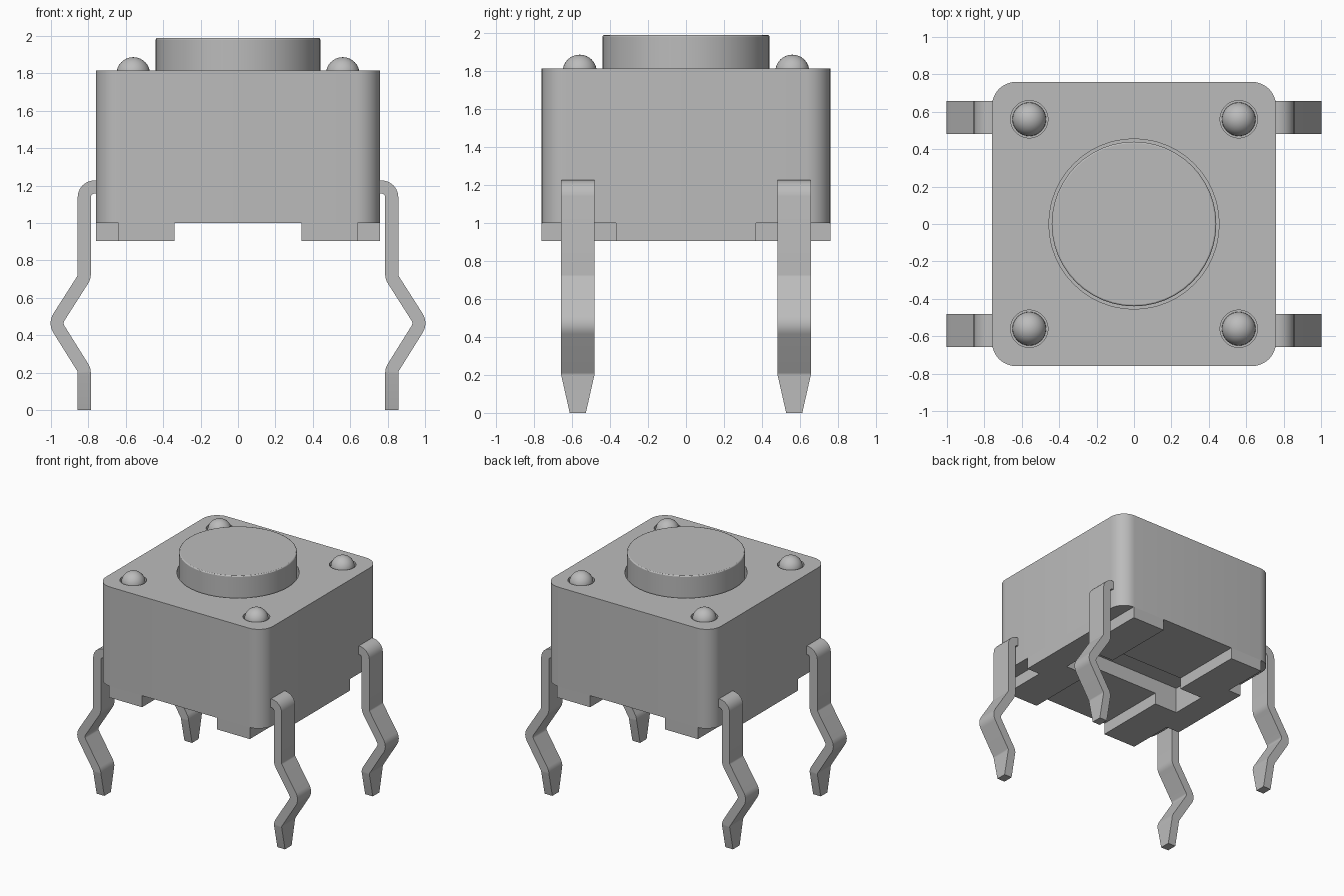
import bpy, bmesh, math
from mathutils import Vector

cube = bpy.data.objects.get("Cube")
if cube:
    bpy.data.objects.remove(cube, do_unlink=True)

grey = bpy.data.materials.new("mid_grey")
grey.use_nodes = True
grey.diffuse_color = (0.5, 0.5, 0.5, 1)
grey.node_tree.nodes["Principled BSDF"].inputs["Base Color"].default_value = (0.5, 0.5, 0.5, 1)


def finish(name, bm):
    """Turn a bmesh into a named object with smooth curves and sharp edges."""
    bmesh.ops.recalc_face_normals(bm, faces=bm.faces)
    mesh = bpy.data.meshes.new(name)
    bm.to_mesh(mesh)
    bm.free()
    mesh.materials.append(grey)
    ob = bpy.data.objects.new(name, mesh)
    bpy.context.collection.objects.link(ob)
    shade(ob)
    return ob


def select(ob):
    bpy.ops.object.select_all(action='DESELECT')
    ob.select_set(True)
    bpy.context.view_layer.objects.active = ob


def shade(ob):
    select(ob)
    bpy.ops.object.shade_smooth_by_angle(angle=math.radians(35))


def prism(name, outline, z0, z1):
    """Extrude a flat outline from z0 up to z1."""
    bm = bmesh.new()
    face = bm.faces.new([bm.verts.new((x, y, z0)) for x, y in outline])
    grown = bmesh.ops.extrude_face_region(bm, geom=[face])["geom"]
    top = [v for v in grown if isinstance(v, bmesh.types.BMVert)]
    bmesh.ops.translate(bm, verts=top, vec=(0, 0, z1 - z0))
    return finish(name, bm)


def circle(r, cx=0, cy=0, n=48):
    return [(cx + r * math.cos(math.tau * i / n), cy + r * math.sin(math.tau * i / n))
            for i in range(n)]


def rounded_square(half, r, steps=8):
    pts = []
    for corner, (sx, sy) in enumerate([(1, 1), (-1, 1), (-1, -1), (1, -1)]):
        for i in range(steps + 1):
            a = (corner + i / steps) * math.pi / 2
            pts.append((sx * (half - r) + r * math.cos(a), sy * (half - r) + r * math.sin(a)))
    return pts


def cut(target, cutter):
    mod = target.modifiers.new("cut", 'BOOLEAN')
    mod.operation = 'DIFFERENCE'
    mod.solver = 'EXACT'
    mod.object = cutter
    select(target)
    bpy.ops.object.modifier_apply(modifier=mod.name)
    bpy.data.objects.remove(cutter, do_unlink=True)


# Housing with button well, dome wells and underside recess
corners = [(sx, sy) for sx in (-1, 1) for sy in (-1, 1)]
body = prism("housing", rounded_square(0.76, 0.13), 1.0, 1.815)
cut(body, prism("button_well", circle(0.455), 1.7, 1.9))
for sx, sy in corners:
    cut(body, prism("dome_well", circle(0.1, sx * 0.56, sy * 0.56, 32), 1.78, 1.9))
cut(body, prism("base_recess", [(-0.55, -0.15), (0.55, -0.15), (0.55, 0.15), (-0.55, 0.15)], 0.9, 1.12))
shade(body)

# Round push button with a slightly softened rim
button = prism("push_button", circle(0.44), 1.7, 1.99)
bevel = button.modifiers.new("rim", 'BEVEL')
bevel.width = 0.008
bevel.segments = 2
bevel.limit_method = 'ANGLE'

# Corner rivet domes
for i, (sx, sy) in enumerate(corners):
    bm = bmesh.new()
    bmesh.ops.create_uvsphere(bm, u_segments=32, v_segments=16, radius=0.09)
    bmesh.ops.translate(bm, verts=bm.verts, vec=(sx * 0.56, sy * 0.56, 1.797))
    finish(f"rivet_dome_{i + 1}", bm)

# Stepped feet beneath the housing, one on each side
half = [(0.55, 0.15), (0.34, 0.15), (0.34, 0.76), (0.64, 0.76), (0.64, 0.37), (0.76, 0.37)]
foot = half + [(x, -y) for x, y in reversed(half)]
for name, s in (("left_foot", 1), ("right_foot", -1)):
    prism(name, [(s * x, y) for x, y in foot], 0.905, 1.0)


def fillet(points, radii, steps=6):
    """Round the inner corners of a path."""
    out = [points[0]]
    for a, b, c, r in zip(points, points[1:], points[2:], radii):
        u, v = (a - b).normalized(), (c - b).normalized()
        ang = u.angle(v)
        d = r / math.tan(ang / 2)
        centre = b + (u + v).normalized() * (r / math.sin(ang / 2))
        p, q = b + u * d - centre, b + v * d - centre
        for i in range(steps + 1):
            t = i / steps
            w = math.pi - ang
            out.append(centre + (p * math.sin((1 - t) * w) + q * math.sin(t * w)) / math.sin(w))
    return out + [points[-1]]


# Kinked pin legs: a flat strip swept along a bent path with a tapered tip
path = fillet([Vector(p) for p in ((0.74, 1.193), (0.822, 1.193), (0.822, 0.71),
                                   (0.978, 0.465), (0.822, 0.215), (0.822, 0))],
              (0.055, 0.06, 0.06, 0.06))
THICK, WIDTH, TIP = 0.07, 0.175, 0.085


def pin_leg(name, sx, sy):
    bm = bmesh.new()
    rings = []
    for i, p in enumerate(path):
        before = (p - path[i - 1]).normalized() if i else (path[1] - p).normalized()
        after = (path[i + 1] - p).normalized() if i + 1 < len(path) else before
        tangent = (before + after).normalized()
        n = Vector((-tangent.y, tangent.x)) * (THICK / 2 / tangent.dot(before))
        w = WIDTH / 2 if p.y > 0.2 else (TIP + (WIDTH - TIP) * p.y / 0.2) / 2
        rings.append([bm.verts.new((sx * (p.x + k * n.x), sy * 0.57 + j * w, p.y + k * n.y))
                      for k, j in ((1, 1), (1, -1), (-1, -1), (-1, 1))])
    for a, b in zip(rings, rings[1:]):
        for k in range(4):
            bm.faces.new((a[k], a[(k + 1) % 4], b[(k + 1) % 4], b[k]))
    bm.faces.new(rings[0])
    bm.faces.new(rings[-1])
    finish(name, bm)


for sx, side in ((1, "left"), (-1, "right")):
    for sy, end in ((-1, "front"), (1, "back")):
        pin_leg(f"{end}_{side}_pin_leg", sx, sy)
